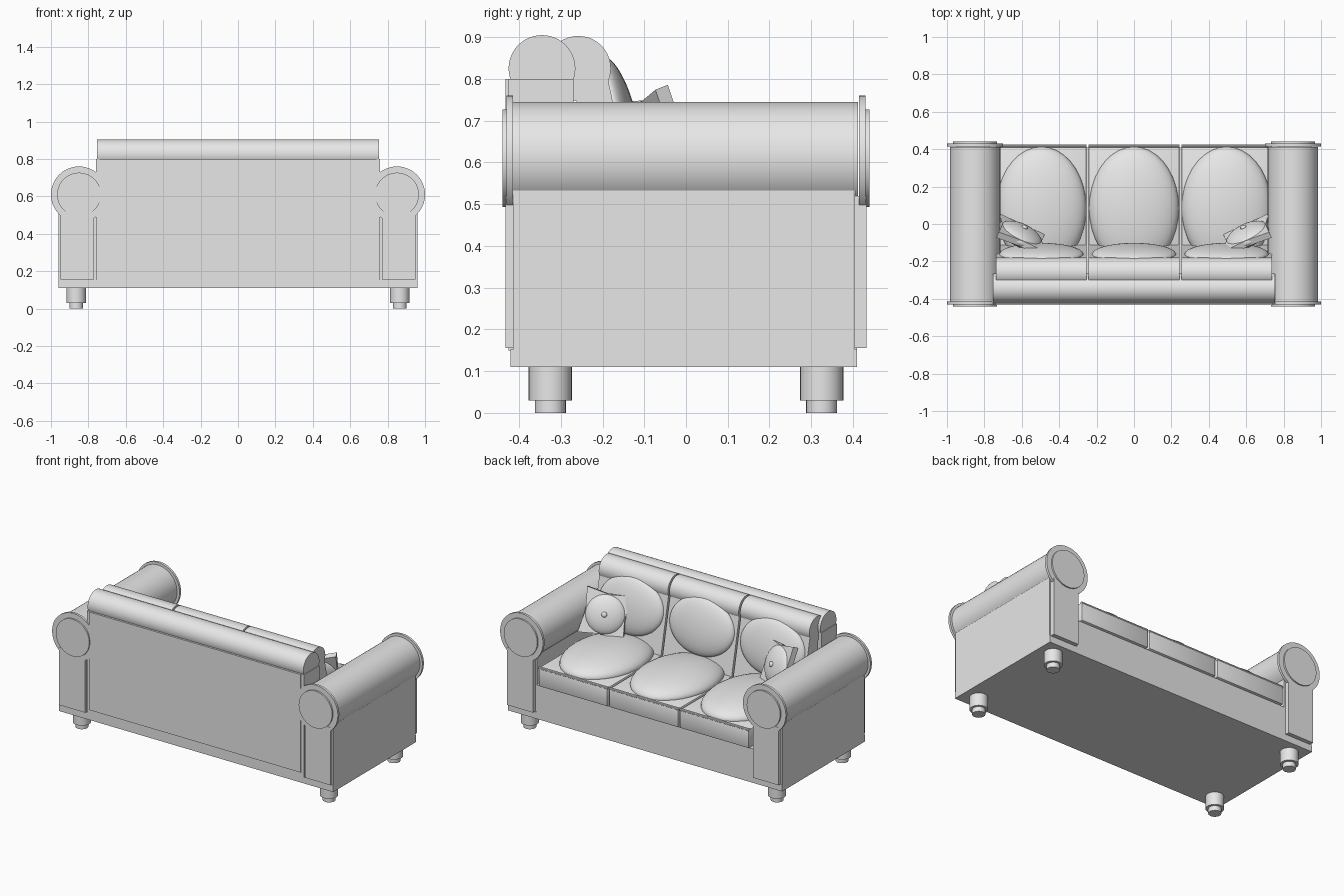
import bpy
import bmesh
import math
from mathutils import Matrix, Vector

cube = bpy.data.objects.get("Cube")
if cube:
    bpy.data.objects.remove(cube, do_unlink=True)

fabric = bpy.data.materials.new("light_grey_fabric")
fabric.use_nodes = True
GREY = (0.8, 0.8, 0.8, 1)
fabric.diffuse_color = GREY
fabric.node_tree.nodes["Principled BSDF"].inputs["Base Color"].default_value = GREY


def finish(name, bm, smooth=False):
    bmesh.ops.recalc_face_normals(bm, faces=bm.faces)
    mesh = bpy.data.meshes.new(name)
    bm.to_mesh(mesh)
    bm.free()
    mesh.materials.append(fabric)
    obj = bpy.data.objects.new(name, mesh)
    bpy.context.collection.objects.link(obj)
    if smooth:
        bpy.ops.object.select_all(action="DESELECT")
        obj.select_set(True)
        bpy.context.view_layer.objects.active = obj
        bpy.ops.object.shade_smooth_by_angle(angle=math.radians(35))
    return obj


def box(name, x, y, z, bevel=0):
    """Box from (low, high) pairs on each axis."""
    size = [b - a for a, b in (x, y, z)]
    centre = [(a + b) / 2 for a, b in (x, y, z)]
    bm = bmesh.new()
    bmesh.ops.create_cube(bm, size=1, matrix=Matrix.Translation(centre) @ Matrix.Diagonal((*size, 1)))
    if bevel:
        bmesh.ops.bevel(bm, geom=bm.edges[:], offset=bevel, segments=2, affect="EDGES", profile=0.5)
    return finish(name, bm, bool(bevel))


def rod(name, start, end, radius, sides=40):
    """Capped cylinder between two points."""
    start, end = Vector(start), Vector(end)
    axis = end - start
    turn = axis.to_track_quat("Z", "Y").to_matrix().to_4x4()
    bm = bmesh.new()
    bmesh.ops.create_cone(bm, cap_ends=True, segments=sides, radius1=radius, radius2=radius,
                          depth=axis.length, matrix=Matrix.Translation((start + end) / 2) @ turn)
    return finish(name, bm, True)


def bulge(name, matrix, radii):
    """Ellipsoid padding."""
    bm = bmesh.new()
    bmesh.ops.create_uvsphere(bm, u_segments=36, v_segments=20, radius=1,
                              matrix=matrix @ Matrix.Diagonal((*radii, 1)))
    return finish(name, bm, True)


def prism(name, outline, depth, matrix):
    """Outline in local x-z, extruded evenly along local y."""
    bm = bmesh.new()
    face = bm.faces.new([bm.verts.new((x, -depth / 2, z)) for x, z in outline])
    grown = bmesh.ops.extrude_face_region(bm, geom=[face])["geom"]
    bmesh.ops.translate(bm, vec=(0, depth, 0), verts=[v for v in grown if isinstance(v, bmesh.types.BMVert)])
    bm.transform(matrix)
    return finish(name, bm)


# Base, frame and back
box("base", (-0.96, 0.96), (-0.42, 0.41), (0.11, 0.152))
box("back_frame", (-0.76, 0.76), (-0.425, -0.27), (0.15, 0.8))
box("back_panel", (-0.74, 0.74), (-0.433, -0.42), (0.18, 0.8))
rod("back_bolster", (-0.755, -0.345, 0.825), (0.755, -0.345, 0.825), 0.08, 48)
box("front_rail", (-0.76, 0.76), (-0.3, 0.41), (0.15, 0.325))

# Legs
for sx in (-1, 1):
    for sy in (-1, 1):
        x, y = sx * 0.865, sy * 0.325
        rod("leg", (x, y, 0.03), (x, y, 0.112), 0.052, 28)
        rod("foot", (x, y, 0), (x, y, 0.032), 0.037, 28)

# Rolled arms
for side, sx in (("right", -1), ("left", 1)):
    xs = sorted((sx * 0.76, sx * 0.96))
    box(side + "_arm_side", xs, (-0.415, 0.405), (0.15, 0.6))
    rod(side + "_arm_roll", (sx * 0.85, -0.42, 0.61), (sx * 0.85, 0.412, 0.61), 0.135, 48)
    for sy in (-1, 1):
        rod(side + "_arm_disc", (sx * 0.85, sy * 0.415, 0.61), (sx * 0.85, sy * 0.43, 0.61), 0.15, 48)
        rod(side + "_arm_button", (sx * 0.85, sy * 0.425, 0.61), (sx * 0.85, sy * 0.44, 0.61), 0.117, 48)
        box(side + "_arm_panel", sorted((sx * 0.77, sx * 0.95)), sorted((sy * 0.4, sy * 0.432)), (0.155, 0.52))

# Seat and back cushions, three of each
lean = math.radians(12)
back_section = [(-0.2, 0.86), (-0.26, 0.847), (-0.27, 0.44), (-0.11, 0.44)]
along_x = Matrix.Rotation(math.pi / 2, 4, "Z")
for cx in (-0.495, 0, 0.495):
    x0, x1 = cx - 0.242, cx + 0.242
    box("seat_cushion", (x0, x1), (-0.25, 0.425), (0.327, 0.445), 0.008)
    rod("seat_piping", (x0, 0.417, 0.442), (x1, 0.417, 0.442), 0.009, 10)
    bulge("seat_padding", Matrix.Translation((cx, 0.085, 0.447)), (0.24, 0.328, 0.085))
    # Local x-z outline turned so that it runs across the sofa
    prism("back_cushion", back_section, 0.484, Matrix.Translation((cx, 0, 0)) @ along_x)
    rod("back_cushion_roll", (x0, -0.258, 0.825), (x1, -0.258, 0.825), 0.078, 40)
    rod("back_cushion_piping", (x0, -0.2, 0.855), (x1, -0.2, 0.855), 0.009, 10)
    bulge("back_padding", Matrix.Translation((cx, -0.162, 0.68)) @ Matrix.Rotation(lean, 4, "X"),
          (0.225, 0.05, 0.175))

# Throw pillows with pinched corners
h = 0.135
pinched = []
for i in range(4):
    a = math.radians(45 + 90 * i)
    pinched.append((h * math.sqrt(2) * math.cos(a), h * math.sqrt(2) * math.sin(a)))
    pinched.append((0.86 * h * math.cos(a + math.pi / 4), 0.86 * h * math.sin(a + math.pi / 4)))
for side, sx in (("right", -1), ("left", 1)):
    place = (Matrix.Translation((sx * 0.605, -0.06, 0.635))
             @ Matrix.Rotation(sx * math.radians(26), 4, "Z")
             @ Matrix.Rotation(math.radians(20), 4, "X")
             @ Matrix.Rotation(-sx * math.radians(9), 4, "Y"))
    prism(side + "_pillow", pinched, 0.035, place)
    bulge(side + "_pillow_padding", place, (0.122, 0.05, 0.122))
    for sy in (-1, 1):
        bulge(side + "_pillow_button", place @ Matrix.Translation((0, sy * 0.05, 0)), (0.016, 0.012, 0.016))
